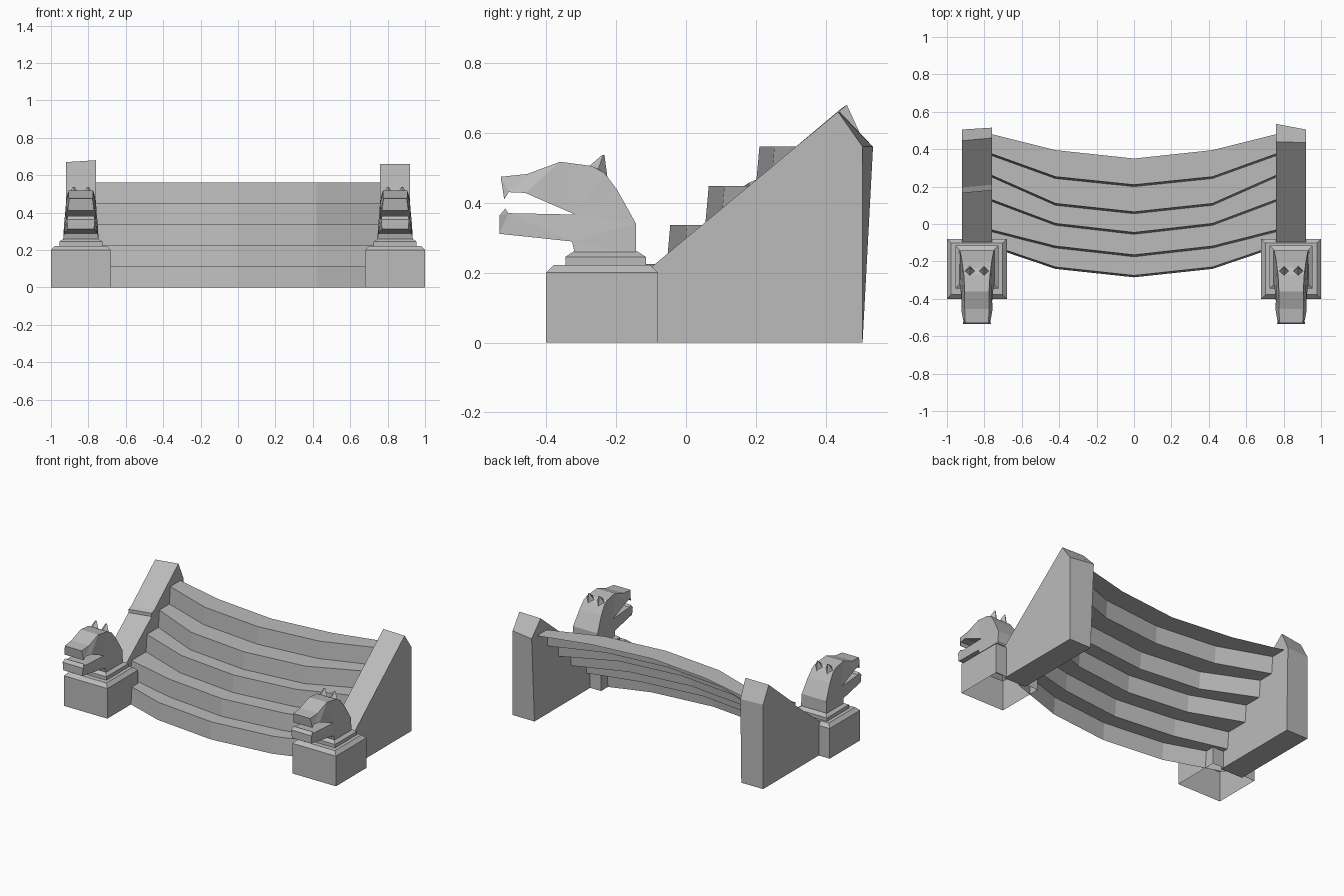
import bpy
import bmesh

cube = bpy.data.objects.get("Cube")
if cube:
    bpy.data.objects.remove(cube, do_unlink=True)

stone = bpy.data.materials.new("grey stone")
stone.use_nodes = True
stone.diffuse_color = (0.5, 0.5, 0.5, 1)
stone.node_tree.nodes["Principled BSDF"].inputs["Base Color"].default_value = (0.5, 0.5, 0.5, 1)


def loft(name, rings, closed=True, cap_start=True, cap_end=True):
    """Skin a series of equal-length point rings, optionally capping the ends."""
    bm = bmesh.new()
    rows = [[bm.verts.new(p) for p in ring] for ring in rings]
    n = len(rows[0])
    for a, b in zip(rows, rows[1:]):
        for i in range(n if closed else n - 1):
            j = (i + 1) % n
            bm.faces.new((a[i], a[j], b[j], b[i]))
    caps = []
    if cap_start:
        caps.append(bm.faces.new(rows[0][::-1]))
    if cap_end:
        caps.append(bm.faces.new(rows[-1]))
    bmesh.ops.recalc_face_normals(bm, faces=bm.faces)
    bmesh.ops.triangulate(bm, faces=[f for f in caps if len(f.verts) > 4])
    mesh = bpy.data.meshes.new(name)
    bm.to_mesh(mesh)
    bm.free()
    mesh.materials.append(stone)
    obj = bpy.data.objects.new(name, mesh)
    bpy.context.collection.objects.link(obj)
    return obj


def square(cx, cy, half, z):
    return [(cx + sx * half, cy + sy * half, z)
            for sx, sy in ((-1, -1), (1, -1), (1, 1), (-1, 1))]


# Curved steps: a thin folded sheet, five risers and treads
# Each row holds y at the middle, quarter and end of one riser
riser_y = [(-0.28, -0.235, -0.12), (-0.17, -0.123, -0.037), (-0.05, -0.002, 0.125),
           (0.06, 0.105, 0.255), (0.205, 0.248, 0.37), (0.35, 0.395, 0.48)]
rise = 0.112


def step_row(ys, z, lean=0.0):
    mid, quarter, end = (y + lean for y in ys)
    edge = end + (end - quarter) * 0.12
    half = [(0.42, quarter), (0.80, edge)]
    return ([(-x, y, z) for x, y in reversed(half)] + [(0, mid, z)]
            + [(x, y, z) for x, y in half])


rows = []
for i in range(5):
    rows.append(step_row(riser_y[i], i * rise, -0.005))
    rows.append(step_row(riser_y[i], (i + 1) * rise, 0.005))
rows.append(step_row(riser_y[5], 5 * rise))
loft("curved_steps", rows, closed=False, cap_start=False, cap_end=False)

# Sloping side walls, each between an outer and an inner outline
foot = [(-0.10, 0.0), (-0.10, 0.215)]
left_outer = foot + [(0.435, 0.66), (0.505, 0.56), (0.505, 0.0)]
left_inner = foot + [(0.44, 0.66), (0.535, 0.56), (0.505, 0.0)]
lip = [(0.165, 0.425), (0.165, 0.447), (0.195, 0.46)]
right_outer = foot + lip + [(0.445, 0.67), (0.505, 0.56), (0.505, 0.0)]
right_inner = foot + [(y + 0.015, z + 0.01) for y, z in lip] + [
    (0.46, 0.68), (0.515, 0.56), (0.505, 0.0)]
for name, outer, inner, sign in (("left_side_wall", left_outer, left_inner, 1),
                                 ("right_side_wall", right_outer, right_inner, -1)):
    loft(name, [[(sign * 0.92, y, z) for y, z in outer],
                [(sign * 0.76, y, z) for y, z in inner]])

# Beast outline as y, z and half width
beast = [
    (-0.317, 0.25, 0.095), (-0.326, 0.289, 0.09),                            # throat
    (-0.534, 0.311, 0.07), (-0.534, 0.363, 0.075), (-0.517, 0.383, 0.07),    # lower jaw
    (-0.508, 0.370, 0.07), (-0.317, 0.366, 0.08),                            # mouth
    (-0.46, 0.428, 0.083), (-0.507, 0.43, 0.075), (-0.52, 0.41, 0.07),       # upper teeth
    (-0.53, 0.474, 0.062), (-0.454, 0.482, 0.065), (-0.36, 0.517, 0.065),    # snout
    (-0.27, 0.505, 0.07), (-0.234, 0.486, 0.075), (-0.197, 0.437, 0.08),     # crown
    (-0.143, 0.34, 0.09), (-0.143, 0.25, 0.095),                             # nape
]

for side, sign in (("left", 1), ("right", -1)):
    cx, cy = sign * 0.84, -0.24
    # Hollow pedestal with a chamfered top
    loft(side + "_pedestal", [square(cx, cy, 0.16, 0.0), square(cx, cy, 0.16, 0.2),
                              square(cx, cy, 0.138, 0.222)], cap_start=False)
    # Stepped plinth under the neck
    loft(side + "_plinth", [square(cx, cy + 0.01, 0.115, 0.222),
                            square(cx, cy + 0.01, 0.115, 0.245),
                            square(cx, cy + 0.01, 0.092, 0.26)])
    # Open-mouthed head and neck
    loft(side + "_beast_head", [[(cx - w, y, z) for y, z, w in beast],
                                [(cx + w, y, z) for y, z, w in beast]])
    # Pointed ears
    for ear, offset in (("inner", -sign * 0.038), ("outer", sign * 0.038)):
        ex = cx + offset
        base = [(ex - 0.032, -0.255, 0.485), (ex, -0.282, 0.50),
                (ex + 0.032, -0.255, 0.485), (ex, -0.225, 0.475)]
        tip = [(ex + 0.15 * (x - ex), -0.236 + 0.1 * (y + 0.25), 0.537) for x, y, z in base]
        loft(side + "_" + ear + "_ear", [base, tip])
